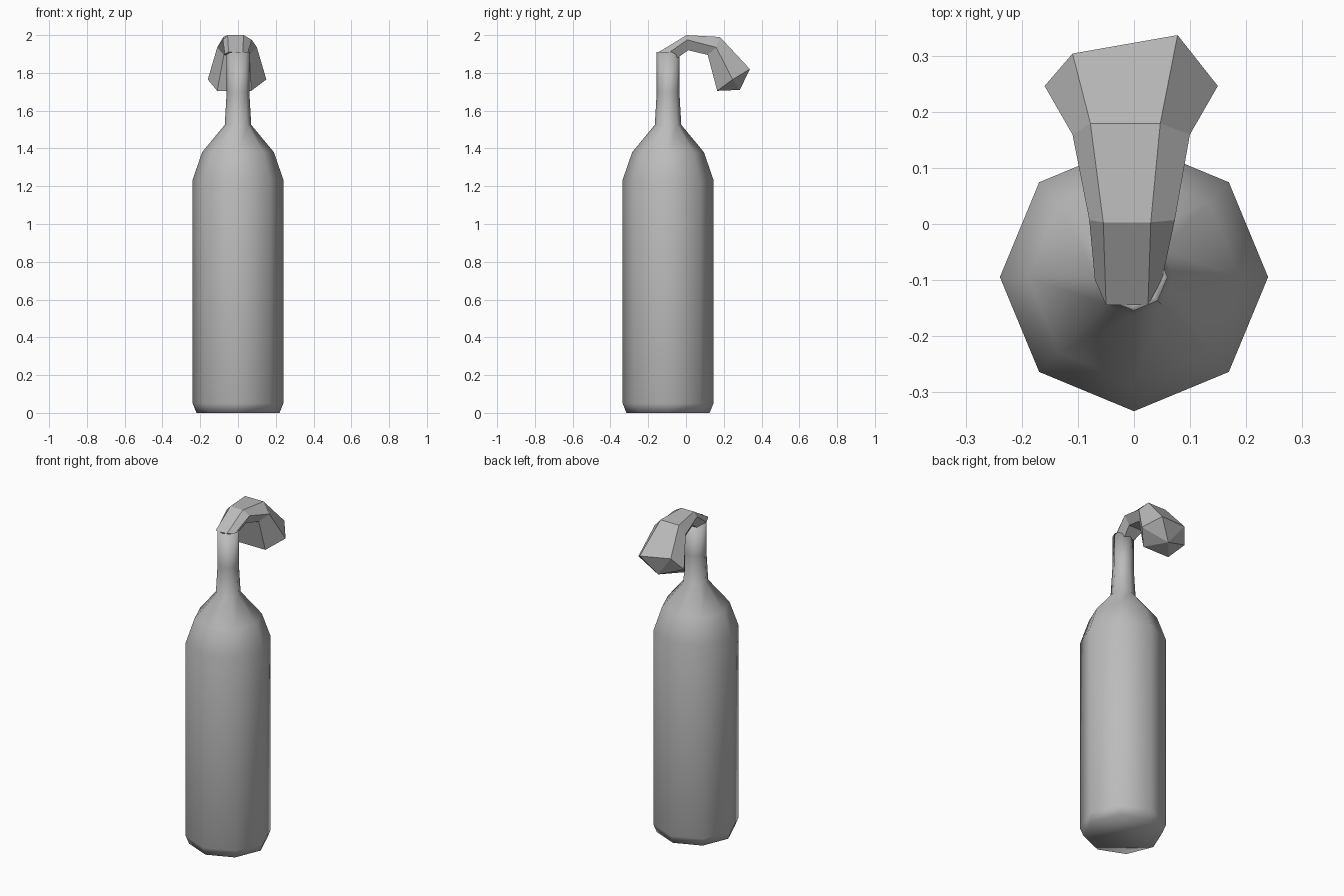
import bpy, bmesh, math

cube = bpy.data.objects.get("Cube")
if cube:
    bpy.data.objects.remove(cube, do_unlink=True)

GREY = (0.5, 0.5, 0.5, 1)
mat = bpy.data.materials.new("plain grey")
mat.use_nodes = True
mat.diffuse_color = GREY
mat.node_tree.nodes["Principled BSDF"].inputs["Base Color"].default_value = GREY


def loft(name, rings, tip=None, smooth=False):
    """Skin a list of closed rings; the end is capped flat or with a fan to tip."""
    bm = bmesh.new()
    loops = [[bm.verts.new(p) for p in ring] for ring in rings]
    n = len(loops[0])
    for a, b in zip(loops, loops[1:]):
        for i in range(n):
            j = (i + 1) % n
            bm.faces.new((a[i], a[j], b[j], b[i]))
    bm.faces.new(loops[0][::-1])
    if tip:
        centre = bm.verts.new(tip)
        for i in range(n):
            bm.faces.new((loops[-1][i], loops[-1][(i + 1) % n], centre))
    else:
        bm.faces.new(loops[-1])
    bmesh.ops.recalc_face_normals(bm, faces=bm.faces)
    mesh = bpy.data.meshes.new(name)
    bm.to_mesh(mesh)
    bm.free()
    mesh.materials.append(mat)
    for face in mesh.polygons:
        face.use_smooth = smooth
    obj = bpy.data.objects.new(name, mesh)
    bpy.context.collection.objects.link(obj)
    return obj


# Eight-sided bottle, smooth shaded
BOTTLE_Y = -0.095
profile = [(0.22, 0), (0.24, 0.05), (0.24, 1.235), (0.19, 1.38),
           (0.07, 1.525), (0.06, 1.7), (0.06, 1.91), (0.045, 1.9)]
rings = [[(r * math.cos(k * math.pi / 4), BOTTLE_Y + r * math.sin(k * math.pi / 4), z)
          for k in range(8)] for r, z in profile]
loft("bottle", rings, smooth=True)


# Folded rag: six-sided sections, each given as outer, side and inner pairs
def section(outer, side, inner):
    (ol, orr, oy, oz), (sl, sr, sy, sz), (il, ir, iy, iz) = outer, side, inner
    return [(ol, oy, oz), (orr, oy, oz), (sr, sy, sz),
            (ir, iy, iz), (il, iy, iz), (sl, sy, sz)]


rag = [
    section((-0.05, 0.025, -0.145, 1.91), (-0.07, 0.05, -0.1, 1.9), (-0.04, 0.03, -0.045, 1.88)),
    section((-0.055, 0.03, 0.003, 2.0), (-0.08, 0.073, 0.007, 1.975), (-0.055, 0.045, 0.012, 1.92)),
    section((-0.078, 0.047, 0.18, 1.99), (-0.11, 0.1, 0.16, 1.935), (-0.075, 0.06, 0.115, 1.895)),
    section((-0.11, 0.078, 0.322, 1.825), (-0.16, 0.15, 0.247, 1.765), (-0.11, 0.07, 0.165, 1.705)),
]
# the hanging hem is slightly skewed
rag[-1][0] = (-0.11, 0.305, 1.84)
rag[-1][1] = (0.078, 0.338, 1.82)
loft("rag", rag, tip=(-0.01, 0.285, 1.71))
